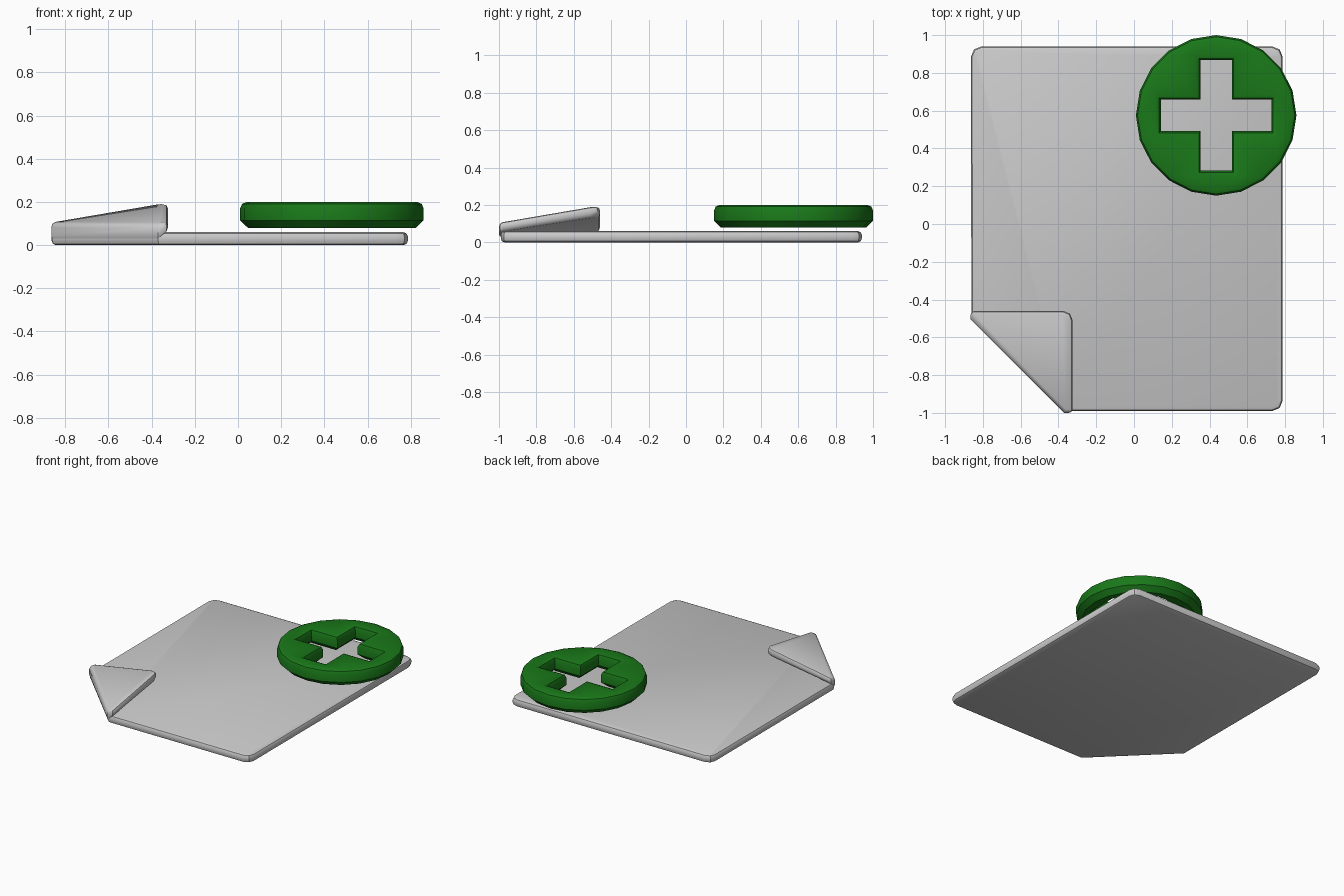
import bpy, bmesh
from math import sin, cos, pi

if "Cube" in bpy.data.objects:
    bpy.data.objects.remove(bpy.data.objects["Cube"])


def finish(name, bm, bevel=0.0, angle=40):
    bmesh.ops.recalc_face_normals(bm, faces=bm.faces)
    me = bpy.data.meshes.new(name)
    bm.to_mesh(me)
    bm.free()
    ob = bpy.data.objects.new(name, me)
    bpy.context.collection.objects.link(ob)
    bpy.ops.object.select_all(action='DESELECT')
    ob.select_set(True)
    bpy.context.view_layer.objects.active = ob
    if bevel:
        m = ob.modifiers.new("round", 'BEVEL')
        m.width, m.segments = bevel, 2
        m.limit_method, m.angle_limit = 'ANGLE', pi / 3
        bpy.ops.object.modifier_apply(modifier=m.name)
    bpy.ops.object.shade_smooth_by_angle(angle=angle * pi / 180)
    return ob


def ring(bm, pts, z):
    return [bm.verts.new((x, y, z(x, y) if callable(z) else z)) for x, y in pts]


def bridge(bm, a, b):
    n = len(a)
    for i in range(n):
        bm.faces.new((a[i], a[(i + 1) % n], b[(i + 1) % n], b[i]))


def corner(x, y, sx, sy, r=0.055):
    # three points rounding an outline corner, from the x side to the y side
    return [(x - sx * r, y), (x - sx * r * 0.29, y - sy * r * 0.29), (x, y - sy * r)]


# sheet of paper with one corner cut away
bm = bmesh.new()
outline = ([(-0.861, -0.5), (-0.37, -0.99)] + corner(0.787, -0.99, 1, -1)
           + corner(0.787, 0.94, 1, 1)[::-1] + corner(-0.863, 0.94, -1, 1))
low, high = ring(bm, outline, 0.0), ring(bm, outline, 0.06)
bridge(bm, low, high)
bm.faces.new(low)
bm.faces.new(high)
finish("paper_sheet", bm, 0.02)

# folded corner rising away from the diagonal crease
bm = bmesh.new()
lift = lambda x, y: (x + y + 1.37) / 0.585
flap = ([(-0.865, -0.505), (-0.37, -1.0), (-0.325, -1.0)]
        + corner(-0.325, -0.46, 1, 1, 0.05)[::-1] + [(-0.865, -0.46)])
low = ring(bm, flap, lambda x, y: 0.05 + 0.09 * lift(x, y))
high = ring(bm, flap, lambda x, y: 0.1 + 0.1 * lift(x, y))
for v in low[:2]:
    v.co.z = 0.02
bridge(bm, low, high)
bm.faces.new((low[0], low[1], low[2], low[-1]))
bm.faces.new(low[2:])
bm.faces.new(high)
finish("folded_corner", bm, 0.02)

# round badge with a plus-shaped opening
CX, CY = 0.435, 0.575


def circle(r):
    return [(CX + r * cos(i * pi / 10), CY + r * sin(i * pi / 10)) for i in range(20)]


def plus(d):
    w, l = 0.083 + d, 0.293 + d
    q = [(l, -w), (l, w), (w, w)]
    pts = []
    for _ in range(4):
        pts += q
        q = [(-y, x) for x, y in q]
    return [(CX + x, CY + y) for x, y in pts]


bm = bmesh.new()
# (inset from the side wall, height)
profile = [(0.036, 0.08), (0.0, 0.115), (0.0, 0.17), (0.009, 0.191), (0.03, 0.2)]
outer = [ring(bm, circle(0.425 - d), z) for d, z in profile]
inner = [ring(bm, plus(d), z) for d, z in profile]
for rings in (outer, inner):
    for a, b in zip(rings, rings[1:]):
        bridge(bm, a, b)
for k in (0, -1):
    edges = [bm.edges.get((r[i - 1], r[i])) for r in (outer[k], inner[k]) for i in range(len(r))]
    bmesh.ops.triangle_fill(bm, edges=edges, use_beauty=True)
badge = finish("plus_badge", bm)
green = bpy.data.materials.new("green")
green.diffuse_color = (0.01, 0.19, 0.01, 1)
green.use_nodes = True
green.node_tree.nodes["Principled BSDF"].inputs["Base Color"].default_value = green.diffuse_color
badge.data.materials.append(green)
